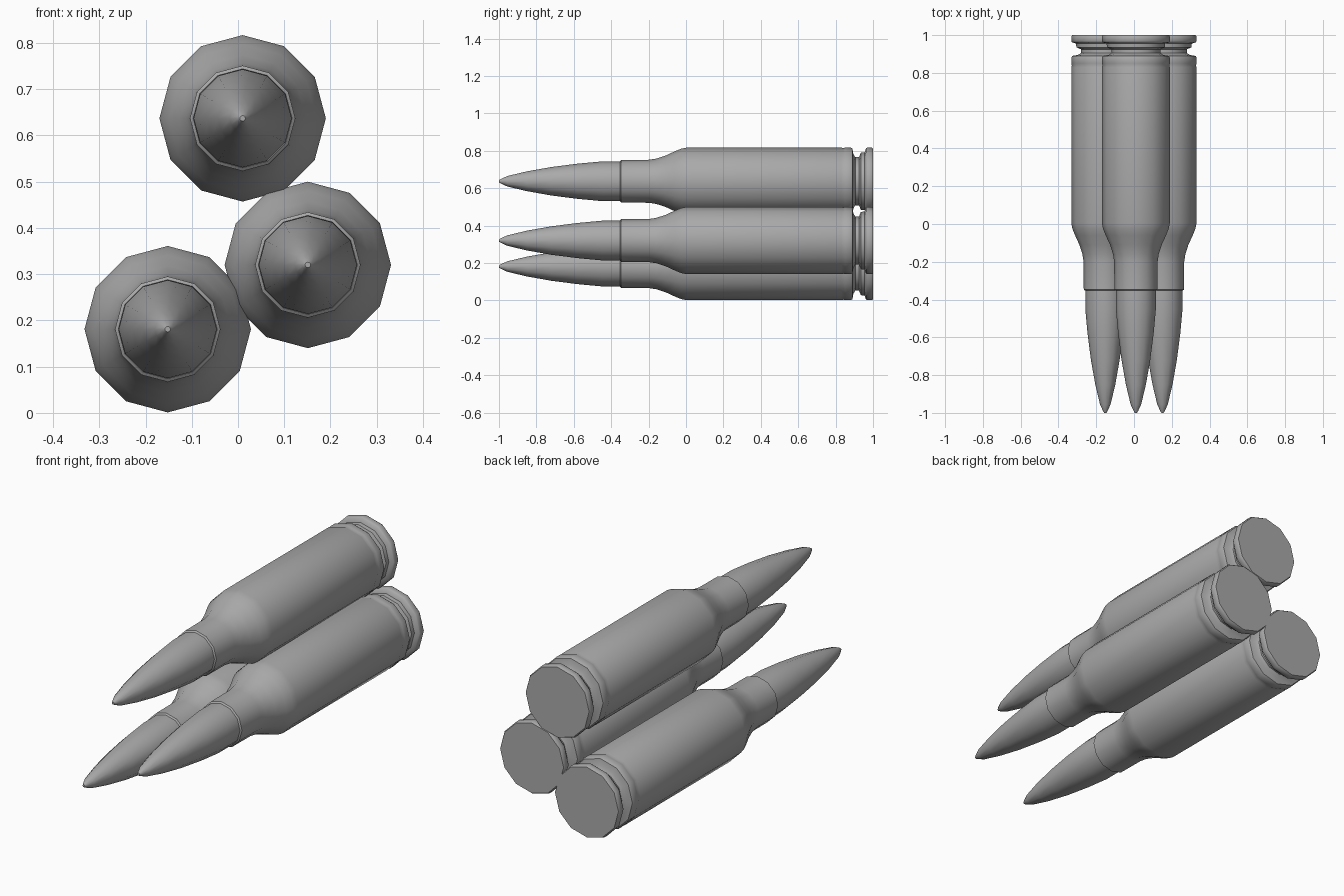
import bpy, bmesh, math

cube = bpy.data.objects.get("Cube")
if cube:
    bpy.data.objects.remove(cube, do_unlink=True)

SIDES = 12

metal = bpy.data.materials.new("grey_metal")
metal.use_nodes = True
GREY = (0.4, 0.4, 0.4, 1)
metal.diffuse_color = GREY
metal.node_tree.nodes["Principled BSDF"].inputs["Base Color"].default_value = GREY

# Profiles as (position along y, radius)
TIP = [(-1.0, 0.006), (-0.99, 0.012), (-0.955, 0.028), (-0.85, 0.053), (-0.72, 0.076),
       (-0.58, 0.094), (-0.45, 0.106), (-0.33, 0.106)]
CASE = [(-0.34, 0.104), (-0.353, 0.107), (-0.347, 0.114), (-0.2, 0.115), (-0.16, 0.121),
        (-0.11, 0.137), (-0.06, 0.16), (-0.025, 0.174), (0.005, 0.18), (0.83, 0.18),
        (0.84, 0.177), (0.85, 0.18), (0.88, 0.18), (0.89, 0.175), (0.895, 0.145),
        (0.905, 0.129), (0.925, 0.129), (0.935, 0.153), (0.955, 0.155), (0.962, 0.176),
        (0.968, 0.18), (0.992, 0.18), (1.0, 0.175)]


def lathe(name, profile, x, z):
    """Revolve a profile around the y axis and cap both ends."""
    bm = bmesh.new()
    rings = []
    for y, r in profile:
        angles = [2 * math.pi * i / SIDES for i in range(SIDES)]
        rings.append([bm.verts.new((r * math.cos(a), y, r * math.sin(a))) for a in angles])
    for a, b in zip(rings, rings[1:]):
        for i in range(SIDES):
            j = (i + 1) % SIDES
            bm.faces.new((a[i], a[j], b[j], b[i]))
    bm.faces.new(rings[0])
    bm.faces.new(rings[-1])
    bmesh.ops.recalc_face_normals(bm, faces=bm.faces)
    mesh = bpy.data.meshes.new(name)
    bm.to_mesh(mesh)
    bm.free()
    mesh.materials.append(metal)
    obj = bpy.data.objects.new(name, mesh)
    obj.location = (x, 0, z)
    bpy.context.collection.objects.link(obj)
    bpy.ops.object.select_all(action="DESELECT")
    obj.select_set(True)
    bpy.context.view_layer.objects.active = obj
    bpy.ops.object.shade_smooth_by_angle(angle=math.radians(40))


# Three stacked rounds, each a pointed tip seated in a necked case
for place, x, z in [("top", 0.01, 0.637), ("left", 0.151, 0.32), ("right", -0.152, 0.181)]:
    lathe(place + "_tip", TIP, x, z)
    lathe(place + "_case", CASE, x, z)
